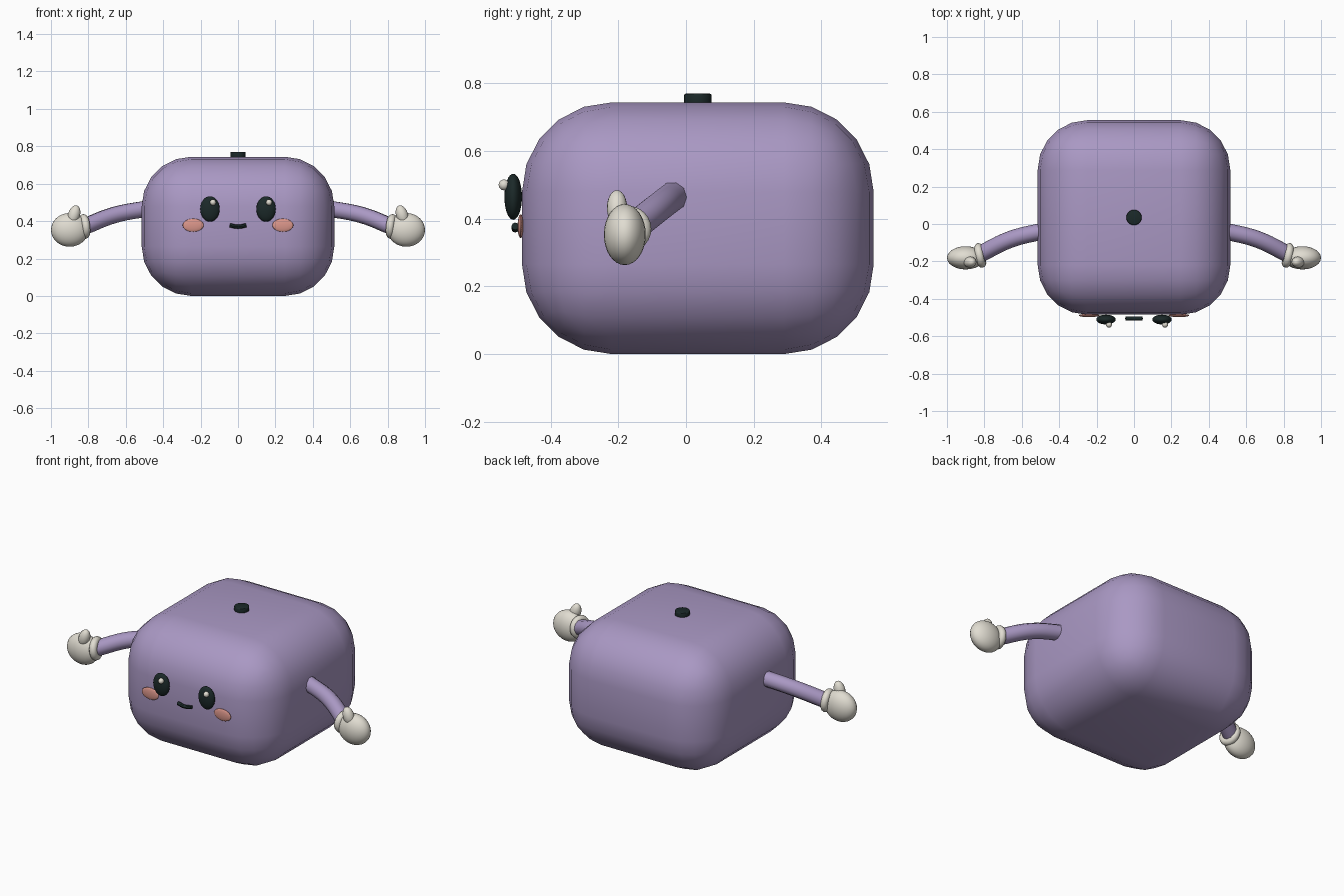
import bpy, bmesh, math
from mathutils import Vector

if "Cube" in bpy.data.objects:
    bpy.data.objects.remove(bpy.data.objects["Cube"])


def material(name, rgb):
    m = bpy.data.materials.new(name)
    m.diffuse_color = (*rgb, 1)
    m.use_nodes = True
    m.node_tree.nodes["Principled BSDF"].inputs["Base Color"].default_value = m.diffuse_color
    return m


LILAC = material("lilac", (0.40, 0.315, 0.55))
DARK = material("dark_green_black", (0.011, 0.022, 0.022))
CREAM = material("cream", (0.75, 0.72, 0.64))
PINK = material("blush_pink", (0.72, 0.31, 0.26))


def finish(name, mat, angle=45):
    ob = bpy.context.object
    ob.name = name
    ob.data.materials.append(mat)
    bpy.ops.object.shade_smooth_by_angle(angle=math.radians(angle))
    return ob


def ellipsoid(name, mat, loc, radii, rot=(0, 0, 0), seg=24, rings=16):
    bpy.ops.mesh.primitive_uv_sphere_add(segments=seg, ring_count=rings, radius=1,
                                         location=loc, rotation=rot)
    bpy.context.object.scale = radii
    return finish(name, mat)


def rounded(ob, width, segments):
    mod = ob.modifiers.new("round", 'BEVEL')
    mod.width = width
    mod.segments = segments
    mod.limit_method = 'ANGLE'
    mod.angle_limit = math.radians(40)
    bpy.context.view_layer.objects.active = ob
    bpy.ops.object.modifier_apply(modifier=mod.name)


def tube(name, mat, points, radius, resolution):
    # smooth path through the points, swept with a round section
    cu = bpy.data.curves.new(name, 'CURVE')
    cu.dimensions = '3D'
    cu.bevel_depth = radius
    cu.bevel_resolution = resolution
    cu.use_fill_caps = True
    cu.resolution_u = 6
    sp = cu.splines.new('BEZIER')
    sp.bezier_points.add(len(points) - 1)
    for bp, p in zip(sp.bezier_points, points):
        bp.co = p
        bp.handle_left_type = bp.handle_right_type = 'AUTO'
    ob = bpy.data.objects.new(name, cu)
    bpy.context.collection.objects.link(ob)
    bpy.ops.object.select_all(action='DESELECT')
    ob.select_set(True)
    bpy.context.view_layer.objects.active = ob
    bpy.ops.object.convert(target='MESH')
    return finish(name, mat)


# Body: box with large rounded edges
bpy.ops.mesh.primitive_cube_add(size=1, location=(0, 0.035, 0.372))
body = bpy.context.object
body.scale = (1.03, 1.04, 0.744)
bpy.ops.object.transform_apply(location=False, rotation=False, scale=True)
rounded(body, 0.265, 5)
finish("body", LILAC, 60)

# Top button
bpy.ops.mesh.primitive_cylinder_add(vertices=24, radius=0.041, depth=0.04,
                                    location=(0, 0.035, 0.75))
button = bpy.context.object
rounded(button, 0.006, 2)
finish("top_button", DARK)

# Smiling mouth
tube("mouth", DARK, [(-0.045, -0.505, 0.378), (0, -0.505, 0.37), (0.045, -0.505, 0.378)],
     0.011, 2)

for side, label in ((-1, "left"), (1, "right")):
    # Face
    ellipsoid(label + "_eye", DARK, (side * 0.15, -0.511, 0.465), (0.052, 0.026, 0.068))
    ellipsoid(label + "_eye_glint", CREAM, (side * 0.15 + 0.016, -0.538, 0.5),
              (0.016, 0.016, 0.016), seg=16, rings=10)
    ellipsoid(label + "_cheek", PINK, (side * 0.24, -0.489, 0.378), (0.056, 0.009, 0.035))

    # Arm
    tube(label + "_arm", LILAC,
         [(side * 0.48, -0.036, 0.468), (side * 0.66, -0.082, 0.433),
          (side * 0.83, -0.165, 0.367)], 0.045, 3)

    # Glove cuff, ringed around the wrist direction
    axis = Vector((side * 0.95, -0.2, -0.1))
    bpy.ops.mesh.primitive_torus_add(
        major_radius=0.045, minor_radius=0.022, major_segments=24, minor_segments=10,
        location=(side * 0.822, -0.168, 0.371),
        rotation=axis.to_track_quat('Z', 'Y').to_euler())
    finish(label + "_cuff", CREAM, 60)

    # Glove hand and thumb
    ellipsoid(label + "_hand", CREAM, (side * 0.9, -0.181, 0.353), (0.1, 0.062, 0.09))
    ellipsoid(label + "_thumb", CREAM, (side * 0.877, -0.204, 0.433), (0.032, 0.03, 0.053),
              (0, side * -0.3, 0), 16, 12)
